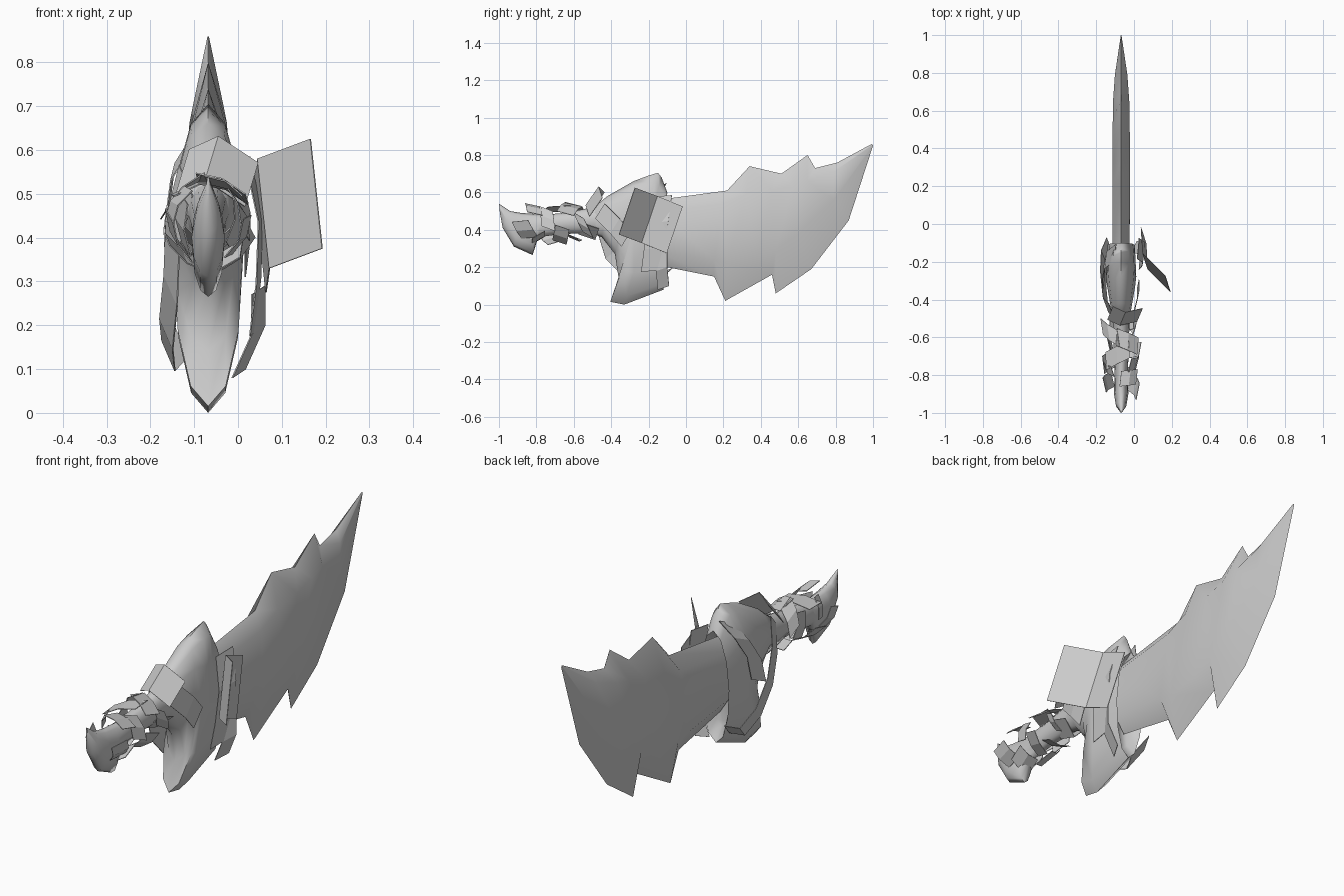
import bpy
import bmesh
import math
import random
from mathutils import Vector

default_cube = bpy.data.objects.get("Cube")
if default_cube:
    bpy.data.objects.remove(default_cube, do_unlink=True)

random.seed(4)
CENTRE = -0.068

grey = bpy.data.materials.new("plain_grey")
grey.use_nodes = True
colour = (0.6, 0.6, 0.6, 1)
grey.diffuse_color = colour
grey.node_tree.nodes["Principled BSDF"].inputs["Base Color"].default_value = colour


def finish(name, mesh_data, smooth_angle=None, solid=True):
    """Turn a bmesh into a named object, with optional smooth shading."""
    if solid:
        bmesh.ops.recalc_face_normals(mesh_data, faces=mesh_data.faces)
    mesh = bpy.data.meshes.new(name)
    mesh_data.to_mesh(mesh)
    mesh_data.free()
    mesh.materials.append(grey)
    part = bpy.data.objects.new(name, mesh)
    bpy.context.collection.objects.link(part)
    if smooth_angle:
        bpy.ops.object.select_all(action="DESELECT")
        part.select_set(True)
        bpy.context.view_layer.objects.active = part
        bpy.ops.object.shade_smooth_by_angle(angle=math.radians(smooth_angle))
    return part


def loft(name, rings, smooth_angle):
    """Skin a list of equal closed rings and cap both ends."""
    shape = bmesh.new()
    loops = [[shape.verts.new(point) for point in ring] for ring in rings]
    for first, second in zip(loops, loops[1:]):
        for i in range(len(first)):
            j = (i + 1) % len(first)
            shape.faces.new((first[i], first[j], second[j], second[i]))
    shape.faces.new(loops[0])
    shape.faces.new(loops[-1])
    return finish(name, shape, smooth_angle)


def oval(top, bottom, half_width, sides=12):
    """Oval ring spanning two points of the side profile."""
    top, bottom = Vector((CENTRE, *top)), Vector((CENTRE, *bottom))
    middle, arm = (top + bottom) / 2, (top - bottom) / 2
    ring = []
    for i in range(sides):
        turn = math.tau * i / sides
        ring.append(middle + arm * math.cos(turn)
                    + Vector((half_width * math.sin(turn), 0, 0)))
    return ring


def ribbon(name, path, across):
    """Thin flat-faced cloth strip following a path of centre points."""
    strip = bmesh.new()
    half = Vector(across) / 2
    pairs = [(strip.verts.new(Vector(p) - half), strip.verts.new(Vector(p) + half))
             for p in path]
    for (a, b), (c, d) in zip(pairs, pairs[1:]):
        strip.faces.new((a, b, d, c))
    part = finish(name, strip, solid=False)
    thickness = part.modifiers.new("thickness", "SOLIDIFY")
    thickness.thickness = 0.003
    return part


# Ragged blade: spine, upper bevel, lower bevel and cutting edge per station
spine = [(-.15, .56), (.22, .61), (.34, .74), (.51, .70),
         (.65, .80), (.69, .73), (.81, .76), (.995, .86)]
edge = [(-.15, .21), (.15, .15), (.21, .02), (.46, .16),
        (.48, .06), (.67, .19), (.87, .45), (1, .85)]
upper = [(-.15, .50), (.2, .54), (.32, .59), (.46, .61),
         (.57, .64), (.65, .66), (.79, .71), (.995, .857)]
lower = [(-.15, .28), (.15, .24), (.22, .22), (.38, .25),
         (.48, .29), (.6, .38), (.79, .56), (.998, .853)]
half_widths = [.045, .046, .046, .046, .044, .043, .033, .002]
blade_rings = []
for s, u, l, e, w in zip(spine, upper, lower, edge, half_widths):
    blade_rings.append([(CENTRE, *s), (CENTRE + w, *u), (CENTRE + w, *l),
                        (CENTRE, *e), (CENTRE - w, *l), (CENTRE - w, *u)])
loft("blade", blade_rings, 60)

# Hooked pommel and grip
grip = [((-1, .54), (-.995, .49), .004), ((-.94, .50), (-.98, .41), .028),
        ((-.88, .49), (-.92, .31), .038), ((-.81, .485), (-.82, .265), .036),
        ((-.77, .48), (-.79, .36), .036), ((-.65, .49), (-.65, .38), .04),
        ((-.5, .52), (-.52, .38), .045), ((-.40, .56), (-.43, .37), .055)]
loft("grip", [oval(*station) for station in grip], 70)

# Swelling guard with a forward horn underneath
guard = [((-.52, .50), (-.53, .39), .04), ((-.42, .58), (-.45, .36), .056),
         ((-.28, .66), (-.38, .27), .074), ((-.2, .69), (-.36, .14), .08),
         ((-.15, .705), (-.405, .015), .08), ((-.13, .68), (-.33, 0), .078),
         ((-.1, .60), (-.12, .08), .072), ((-.15, .56), (-.16, .14), .05)]
loft("guard", [oval(*station) for station in guard], 70)

# Large bent plate standing off the left side
ribbon("side_plate", [(.052, -.06, .40), (.06, -.195, .455), (.18, -.315, .50)],
       (-.027, .085, .25))

# Long sash hanging around the right side of the guard
ribbon("right_sash", [(-.12, -.46, .53), (-.15, -.43, .41), (-.155, -.39, .28),
                      (-.165, -.29, .18), (-.16, -.18, .13), (-.13, -.11, .16)],
       (-.03, .08, .07))
ribbon("right_upper_wrap", [(-.10, -.15, .63), (-.15, -.19, .55),
                            (-.165, -.26, .44), (-.16, -.30, .32)],
       (.01, .09, .04))

# Straps on the left side, behind the plate and down to the horn
ribbon("left_strap", [(.02, -.13, .58), (.05, -.15, .44), (.045, -.17, .30),
                      (.03, -.185, .18)], (.01, .11, .01))
ribbon("left_strap_end", [(.045, -.13, .28), (.045, -.13, .19), (0, -.12, .09)],
       (.03, .06, .02))
ribbon("left_flap", [(.0, -.46, .5), (.02, -.38, .42), (.02, -.32, .35)],
       (.01, .05, .08))

# Collar cloths where the grip meets the guard
ribbon("collar_front", [(-.125, -.47, .55), (-.06, -.50, .58), (.03, -.48, .52)],
       (.03, .07, .10))
ribbon("collar_under", [(-.13, -.52, .42), (-.07, -.53, .36), (0, -.51, .42)],
       (0, .09, -.03))

# Torn wrappings scattered around the grip
for i in range(14):
    y = -.55 - .024 * i
    turn = 2.4 * i + random.uniform(-.3, .3)
    outward = Vector((math.cos(turn), 0, math.sin(turn)))
    tangent = Vector((-math.sin(turn), random.uniform(-.6, .6), math.cos(turn)))
    length = random.uniform(.045, .065)
    centre = Vector((CENTRE, y, .435)) + outward * Vector((.05, 0, .07)).dot(
        Vector((abs(outward.x), 0, abs(outward.z))))
    ribbon(f"grip_wrapping_{i + 1}",
           [centre - tangent * length, centre + outward * .012,
            centre + tangent * length],
           (.02 * outward.x, random.uniform(.05, .10), random.uniform(-.04, .04)))
